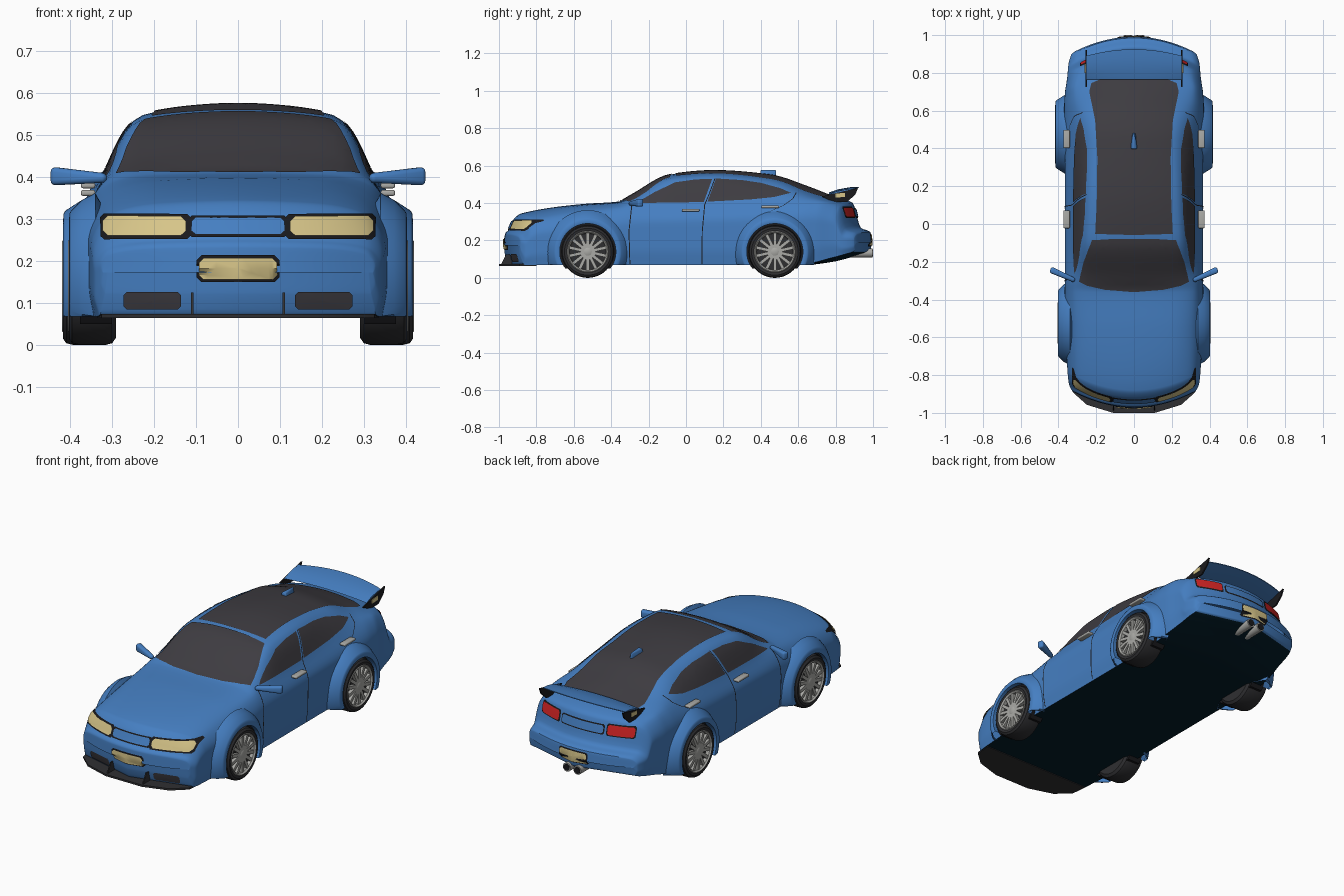
import bpy, bmesh, math
from mathutils import Vector, Matrix
from mathutils.bvhtree import BVHTree

if "Cube" in bpy.data.objects:
    bpy.data.objects.remove(bpy.data.objects["Cube"])

def material(name, r, g, b):
    m = bpy.data.materials.new(name)
    m.diffuse_color = (r, g, b, 1)
    m.use_nodes = True
    m.node_tree.nodes["Principled BSDF"].inputs["Base Color"].default_value = m.diffuse_color
    return m

BLUE = material("blue paint", .06, .212, .54)
GLASS = material("dark glass", .048, .045, .053)
TYRE = material("tyre grey", .028, .028, .031)
BLACK = material("black trim", .01, .01, .012)
SILVER = material("silver", .40, .40, .38)
TAN = material("lamp tan", .68, .56, .25)
RED = material("lamp red", .62, .017, .017)
UNDER = material("underside", .001, .012, .022)

def finish(name, bm, mats, mirror=False, recalc=True, angle=35):
    if recalc:
        bmesh.ops.recalc_face_normals(bm, faces=bm.faces[:])
    me = bpy.data.meshes.new(name)
    bm.to_mesh(me)
    ob = bpy.data.objects.new(name, me)
    bpy.context.collection.objects.link(ob)
    for m in mats:
        me.materials.append(m)
    bpy.ops.object.select_all(action='DESELECT')
    ob.select_set(True)
    bpy.context.view_layer.objects.active = ob
    bpy.ops.object.shade_smooth_by_angle(angle=math.radians(angle))
    if mirror:
        ob.modifiers.new("Mirror", 'MIRROR').use_mirror_merge = False
    return ob

def pchip(xs, ys):
    """Smooth interpolation without overshoot."""
    n = len(xs) - 1
    d = [(ys[i + 1] - ys[i]) / (xs[i + 1] - xs[i]) for i in range(n)]
    m = [d[0]] + [0 if a * b <= 0 else 2 * a * b / (a + b) for a, b in zip(d, d[1:])] + [d[-1]]
    def f(t):
        i = max([k for k in range(n) if xs[k] <= t + 1e-9] or [0])
        h = xs[i + 1] - xs[i]
        u = (t - xs[i]) / h
        return ((2*u**3 - 3*u*u + 1) * ys[i] + (u**3 - 2*u*u + u) * h * m[i]
                + (3*u*u - 2*u**3) * ys[i + 1] + (u**3 - u*u) * h * m[i + 1])
    return f

def skin(bm, rings, closed=True):
    rows = [[bm.verts.new(p) for p in r] for r in rings]
    n = len(rows[0])
    for a, b in zip(rows, rows[1:]):
        for i in range(n if closed else n - 1):
            j = (i + 1) % n
            bm.faces.new((a[i], a[j], b[j], b[i]))
    return rows

# Body stations: y, bottom z, centre top z, roof edge x and z, belt x and z, widest x
STATIONS = [
    (-.972, .172, .172, .20, .172, .31, .172, .322),
    (-.968, .12, .235, .20, .232, .31, .215, .328),
    (-.95, .07, .255, .20, .251, .31, .235, .342),
    (-.92, .068, .315, .20, .308, .305, .285, .348),
    (-.88, .068, .345, .20, .337, .31, .308, .352),
    (-.55, .068, .395, .20, .387, .315, .35, .366),
    (-.36, .068, .408, .22, .402, .32, .375, .367),
    (-.30, .068, .438, .24, .422, .322, .385, .366),
    (-.08, .068, .553, .235, .533, .322, .395, .365),
    (.15, .068, .573, .225, .548, .322, .40, .365),
    (.45, .068, .55, .205, .524, .318, .412, .367),
    (.65, .07, .487, .205, .464, .315, .42, .37),
    (.78, .085, .437, .22, .428, .315, .412, .366),
    (.89, .112, .402, .21, .397, .30, .38, .352),
    (.935, .125, .268, .20, .265, .31, .256, .348),
    (.985, .145, .245, .20, .243, .30, .235, .332),
    (.992, .19, .19, .20, .19, .29, .19, .315)]

def bow(x, y):
    """Round the nose and tail in plan."""
    s = min(1, max(0, (abs(y) - .5) / .38))
    return y - math.copysign(.8 * x * x * s * s * (3 - 2 * s), y)

ys = [s[0] for s in STATIONS]
curves = [pchip(ys, [s[k] for s in STATIONS]) for k in range(1, 8)]
rings = []
for i in range((len(ys) - 1) * 6 + 1):
    k, u = min(i // 6, len(ys) - 2), i / 6 - min(i // 6, len(ys) - 2)
    y = ys[k] + (ys[k + 1] - ys[k]) * u
    zo, zc, xr, zr, xb, zb, xw = [c(y) for c in curves]
    pts = [(-xr, zr), (0, zc), (xr, zr), (xb, zb), (xw, zo + .68 * (zb - zo)),
           (xw, zo + .3 * (zb - zo)), (xw - .012, zo)]
    fx, fz = [pchip(range(-1, 6), [p[q] for p in pts]) for q in (0, 1)]
    half = [(fx(t / 6), fz(t / 6)) for t in range(31)] + [(0, zo)]
    ring = half + [(-x, z) for x, z in half[-2:0:-1]]
    rings.append([(x, bow(x, y), z) for x, z in ring])
bm = bmesh.new()
skin(bm, rings)
bmesh.ops.remove_doubles(bm, verts=bm.verts[:], dist=1e-5)
bmesh.ops.recalc_face_normals(bm, faces=bm.faces[:])
bm.normal_update()
for f in bm.faces:
    if f.normal.z < -.7 and f.calc_center_median().z < .14:
        f.material_index = 1
SURFACE = BVHTree.FromBMesh(bm)
finish("car_body", bm, [BLUE, UNDER], recalc=False)

# Plates laid on the body: 2D outline seen from one side, projected to the surface
VIEWS = {'top': lambda a, b: (a, b, 2), 'side': lambda a, b: (2, a, b),
         'front': lambda a, b: (a, -2, b), 'rear': lambda a, b: (a, 2, b)}
RAY = {'top': (0, 0, -1), 'side': (-1, 0, 0), 'front': (0, 1, 0), 'rear': (0, -1, 0)}

def plate(name, mat, pts, view, mirror=False, lift=.004, step=.02):
    to3, ray = VIEWS[view], Vector(RAY[view])
    bm = bmesh.new()
    bm.faces.new([bm.verts.new(to3(*p)) for p in pts])
    bmesh.ops.triangulate(bm, faces=bm.faces[:])
    for q in (0, 1):
        normal = Vector(to3(1 - q, q)) - Vector(to3(0, 0))
        lo, hi = min(p[q] for p in pts), max(p[q] for p in pts)
        n = max(1, int((hi - lo) / step))
        for i in range(1, n):
            bmesh.ops.bisect_plane(bm, geom=bm.verts[:] + bm.edges[:] + bm.faces[:],
                                   plane_co=normal * (lo + (hi - lo) * i / n), plane_no=normal)
    for v in bm.verts:
        loc, nor, _, _ = SURFACE.ray_cast(v.co, ray)
        if loc is None:
            loc, nor, _, _ = SURFACE.find_nearest(v.co)
        v.co = loc + nor * lift
    bm.normal_update()
    for f in bm.faces:
        if f.normal.dot(ray) > 0:
            f.normal_flip()
    finish(name, bm, [mat], mirror, recalc=False)

def both(pts):
    """Complete a half outline across x = 0."""
    return pts + [(-x, y) for x, y in reversed(pts) if x > 0]

def rect(x0, x1, z0, z1, c=.008):
    return [(x0 + c, z0), (x1 - c, z0), (x1, z0 + c), (x1, z1 - c),
            (x1 - c, z1), (x0 + c, z1), (x0, z1 - c), (x0, z0 + c)]

def seam(name, pts, w=.0025):
    plate(name, BLACK, [(a - w, b) for a, b in pts] + [(a + w, b) for a, b in reversed(pts)],
          'side', True, .003)

# Glass and roof
plate("windscreen", GLASS, both([(0, -.36), (.15, -.348), (.25, -.325), (.29, -.305),
      (.265, -.2), (.222, -.085), (.1, -.078)]), 'top')
plate("roof_panel", GLASS, both([(0, -.058), (.205, -.052), (.197, .1), (.193, .35), (.205, .55),
      (.236, .70), (.225, .745), (.17, .768), (0, .777)]), 'top')
plate("front_side_window", GLASS, [(-.265, .398), (.095, .404), (.14, .527), (.05, .524),
      (-.06, .508), (-.17, .455)], 'side', True)
plate("rear_side_window", GLASS, [(.115, .406), (.35, .418), (.47, .43), (.56, .452), (.50, .478),
      (.40, .505), (.30, .52), (.16, .529)], 'side', True)
# Door seams
seam("front_door_seam", [(-.3, .075), (-.305, .25), (-.29, .385)])
seam("middle_door_seam", [(.085, .075), (.087, .25), (.1, .39), (.125, .45), (.155, .53)])
seam("rear_door_seam", [(.46, .36), (.52, .385), (.57, .42), (.59, .455)])
# Nose details
plate("headlight_frame", BLACK, rect(.112, .325, .25, .31), 'front', True)
plate("headlight", TAN, rect(.122, .317, .257, .303, .012), 'front', True, .008)
plate("grille_frame", BLACK, rect(-.117, .117, .255, .306), 'front')
plate("grille_panel", BLUE, rect(-.109, .109, .261, .30), 'front', lift=.007)
plate("front_plate_frame", BLACK, rect(-.098, .098, .150, .214, .012), 'front')
plate("front_plate", TAN, rect(-.092, .092, .156, .207, .012), 'front', lift=.008)
plate("front_vent", GLASS, rect(.135, .272, .085, .127), 'front', True)
# Tail details
plate("tail_light_frame", BLACK, rect(.14, .285, .318, .38), 'rear', True)
plate("tail_light", RED, rect(.147, .28, .324, .374), 'rear', True, .008)
plate("tail_panel_frame", BLACK, rect(-.13, .13, .32, .372), 'rear')
plate("tail_panel", BLUE, rect(-.124, .124, .326, .366), 'rear', lift=.007)
plate("rear_plate_frame", BLACK, rect(-.086, .086, .168, .236), 'rear', lift=.003)
plate("rear_plate", TAN, rect(-.08, .08, .174, .230), 'rear', lift=.006)

def box(name, mat, matrix, bevel=.005, mirror=True, taper=None):
    bm = bmesh.new()
    bmesh.ops.create_cube(bm, size=1)
    for v in bm.verts:
        if taper:
            taper(v.co)
    bmesh.ops.transform(bm, matrix=matrix, verts=bm.verts[:])
    bmesh.ops.bevel(bm, geom=bm.edges[:], offset=bevel, segments=3, profile=.5, affect='EDGES')
    finish(name, bm, [mat], mirror)

def place(loc, size, rot=0, axis='Z'):
    return Matrix.Translation(loc) @ Matrix.Rotation(math.radians(rot), 4, axis) @ Matrix.Diagonal((*size, 1))

def prism(name, mat, pts, to3, lo, hi, mirror=False):
    bm = bmesh.new()
    rows = skin(bm, [[to3(a, b, h) for a, b in pts] for h in (lo, hi)])
    for r in rows:
        bm.faces.new(r)
    finish(name, bm, [mat], mirror)

# Door mirrors, handles, roof fin
def mirror_taper(co):
    if co.x < 0:
        co.z = co.z * .5 - .1
        co.y *= .7
box("door_mirror", BLUE, place((.378, -.27, .402), (.142, .034, .044), 24), .011, True, mirror_taper)
box("front_door_handle", SILVER, place((.357, .025, .362), (.034, .095, .014)), .005)
box("rear_door_handle", SILVER, place((.357, .45, .38), (.034, .095, .014)), .005)
def fin_taper(co):
    if co.y > 0:
        co.x *= .35
    if co.z > 0:
        co.x *= .5
box("roof_fin", BLUE, place((0, .44, .56), (.045, .085, .032)), .006, False, fin_taper)

# Front splitter with fins
prism("front_splitter", TYRE, both([(0, -1), (.11, -1), (.25, -.957), (.325, -.89), (.335, -.8)]),
      lambda a, b, h: (a, b, h), .064, .074)
prism("splitter_fin", TYRE, [(-.99, .07), (-.93, .07), (-.93, .125), (-.962, .125)],
      lambda a, b, h: (h, a, b), .106, .112, True)

# Rear wing and end plates
bm = bmesh.new()
lens = [(0, 0), (.3, .008), (.7, .008), (1, .002), (1, -.002), (.7, -.004), (.3, -.004)]
rows = []
for i in range(21):
    x = -.252 + .0252 * i
    c = 1 - (x / .252) ** 2
    rows.append([(x, .765 + t * (.125 + .035 * c), .445 + .028 * t + .012 * c + h) for t, h in lens])
for r in (lambda s: (s[0], s[-1]))(skin(bm, rows)):
    bm.faces.new(r)
finish("rear_wing", bm, [BLUE])
prism("wing_end_plate", BLACK, [(.725, .435), (.79, .405), (.86, .405), (.905, .445), (.92, .48), (.85, .465)],
      lambda a, b, h: (h, a, b), .25, .258, True)
prism("wing_end_badge", TAN, [(.80, .43), (.85, .432), (.85, .455), (.80, .45)],
      lambda a, b, h: (h, a, b), .257, .261, True)

# Twin exhaust pipes
for name, mat, r, y0, y1 in (("exhaust_pipe", SILVER, .024, .88, .997), ("exhaust_opening", BLACK, .018, .95, 1.0)):
    bm = bmesh.new()
    bmesh.ops.create_cone(bm, cap_ends=True, segments=24, radius1=r, radius2=r, depth=y1 - y0,
                          matrix=Matrix.Translation((.032, (y0 + y1) / 2, .133)) @ Matrix.Rotation(math.pi / 2, 4, 'X'))
    finish(name, bm, [mat], True)

# Wheels and flared arches, revolved about the axle
def revolve(name, mat, profile, cy, a0=0, a1=360, n=48, floor=-1, closed=False):
    bm = bmesh.new()
    rows = []
    for i in range(n + 1):
        a = math.radians(a0 + (a1 - a0) * i / n)
        rows.append([(x, cy + r * math.cos(a), max(floor, .14 + r * math.sin(a))) for r, x in profile])
    skin(bm, rows, closed)
    bmesh.ops.remove_doubles(bm, verts=bm.verts[:], dist=1e-5)
    finish(name, bm, [mat], True)

for end, cy, xo in (("front", -.525, .403), ("rear", .475, .417)):
    revolve(end + "_arch_flare", BLUE, [(.15, .30), (.15, xo - .002), (.154, xo), (.174, xo - .002),
            (.18, xo - .006), (.205, .372), (.222, .34)], cy, -29, 209, floor=.068, closed=True)
    revolve(end + "_arch_lining", BLACK, [(0, .30), (.151, .30), (.151, .376), (0, .376)], cy, floor=.05)
    revolve(end + "_tyre", TYRE, [(0, .29), (.122, .29), (.136, .3), (.14, .315), (.14, xo - .025),
            (.136, xo - .008), (.125, xo), (.108, xo - .003), (.104, xo - .025), (0, xo - .025)], cy)
    revolve(end + "_rim", SILVER, [(.104, xo - .024), (.111, xo - .001), (.107, xo + .002),
            (.099, xo - .006), (.097, xo - .024)], cy, closed=True)
    revolve(end + "_hub", SILVER, [(.026, xo - .025), (.026, xo - .008), (.018, xo - .003), (0, xo - .003)], cy, n=24)
    bm = bmesh.new()
    for i in range(14):
        M = Matrix.Translation((xo - .014, cy, .14)) @ Matrix.Rotation(math.tau * i / 14, 4, 'X')
        bmesh.ops.create_cube(bm, size=1, matrix=M @ Matrix.Translation((0, 0, .06))
                              @ Matrix.Diagonal((.018, .017, .08, 1)))
    finish(end + "_spokes", bm, [SILVER], True)
